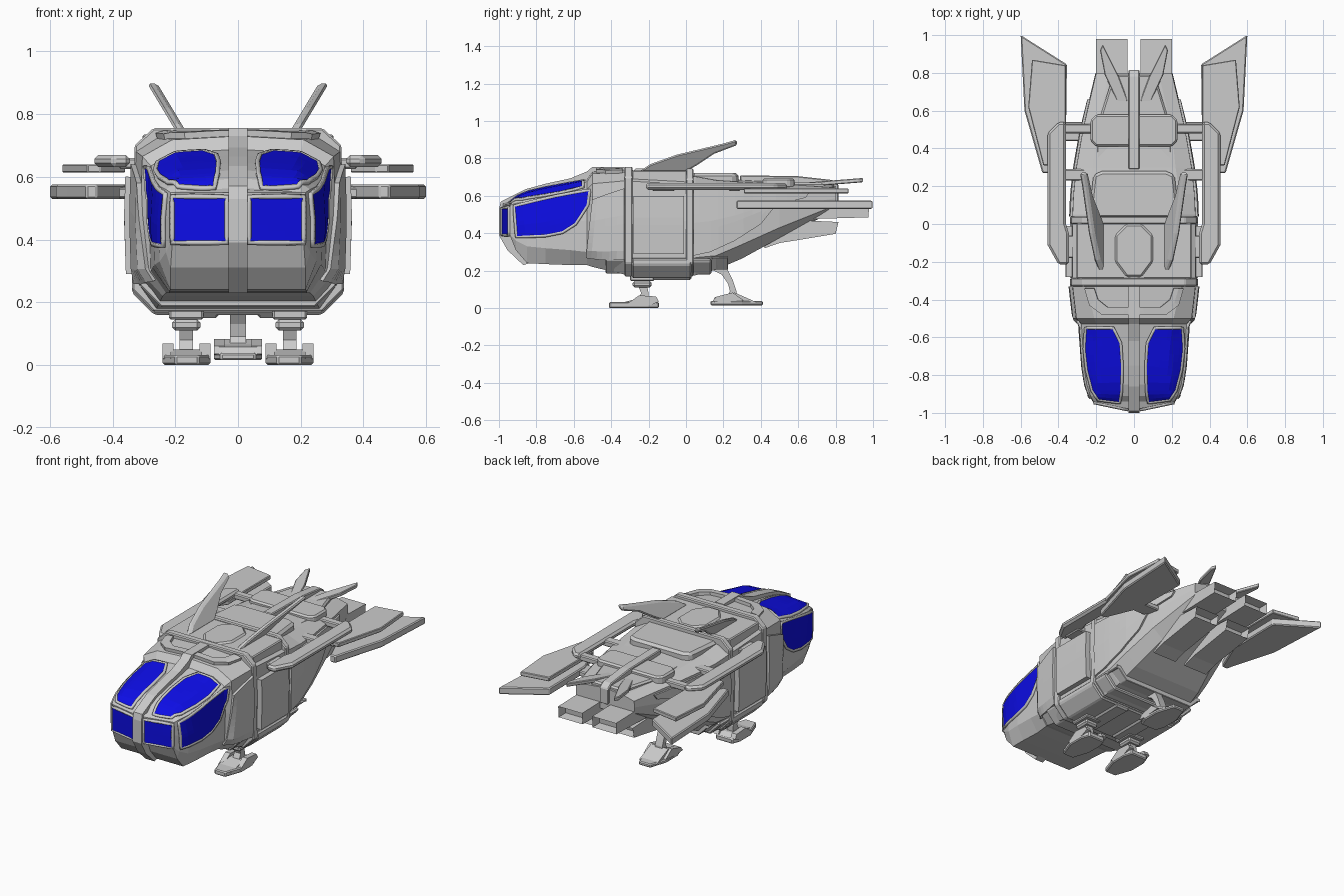
import bpy, bmesh
from mathutils import Vector, Matrix
from mathutils.bvhtree import BVHTree

if "Cube" in bpy.data.objects:
    bpy.data.objects.remove(bpy.data.objects["Cube"])

blue = bpy.data.materials.new("canopy_blue")
blue.diffuse_color = (0.004, 0.004, 0.8, 1)
blue.use_nodes = True
blue.node_tree.nodes["Principled BSDF"].inputs["Base Color"].default_value = blue.diffuse_color


def finish(name, bm, mirror=False, bevel=0, mat=None, solid=0):
    me = bpy.data.meshes.new(name)
    bmesh.ops.recalc_face_normals(bm, faces=bm.faces)
    bm.to_mesh(me)
    bm.free()
    ob = bpy.data.objects.new(name, me)
    bpy.context.collection.objects.link(ob)
    if mat:
        me.materials.append(mat)
    if solid:
        m = ob.modifiers.new("solid", 'SOLIDIFY')
        m.thickness, m.offset = solid, 0
    if bevel:
        m = ob.modifiers.new("bevel", 'BEVEL')
        m.width, m.segments = bevel, 1
    if mirror:
        ob.modifiers.new("mirror", 'MIRROR')
    return ob


def place(axis, p, d):
    """2D profile point plus depth along the axis."""
    return Vector({'x': (d, p[0], p[1]), 'y': (p[0], d, p[1]), 'z': (p[0], p[1], d)}[axis])


def prism(name, pts, axis, a, b, mirror=False, bevel=0, shear=None, hollow=False):
    bm = bmesh.new()
    lo = [bm.verts.new(place(axis, p, a)) for p in pts]
    hi = [bm.verts.new(place(axis, p, b)) for p in pts]
    bm.faces.new(lo)
    bm.faces.new(hi)
    for i in range(len(pts)):
        j = (i + 1) % len(pts)
        bm.faces.new((lo[i], lo[j], hi[j], hi[i]))
    bmesh.ops.recalc_face_normals(bm, faces=bm.faces)
    if hollow:  # sink the rearmost face to make a nozzle opening
        f = max(bm.faces, key=lambda f: f.calc_center_median().y)
        bmesh.ops.inset_region(bm, faces=[f], thickness=0.01)
        bmesh.ops.translate(bm, verts=f.verts, vec=(0, -0.06, 0))
    if shear:
        bm.transform(shear)
    return finish(name, bm, mirror, bevel)


def box(name, x, y, z, mirror=False, bevel=0.006):
    pts = [(x[0], z[0]), (x[1], z[0]), (x[1], z[1]), (x[0], z[1])]
    return prism(name, pts, 'y', y[0], y[1], mirror, bevel)


# Hull: lofted sections (y, top half width, top z, half width, shoulder z, lower z, bottom half width, bottom z)
sections = [
    (-.985, 0, .56, 0, .55, .39, 0, .385),
    (-.94, .20, .565, .215, .55, .39, .21, .385),
    (-.91, .195, .595, .23, .56, .36, .215, .31),
    (-.85, .19, .622, .25, .57, .33, .215, .24),
    (-.75, .19, .645, .265, .592, .32, .22, .235),
    (-.62, .19, .67, .273, .618, .31, .22, .23),
    (-.53, .20, .688, .278, .635, .30, .23, .23),
    (-.50, .21, .73, .305, .665, .29, .24, .22),
    (-.33, .25, .74, .325, .68, .27, .26, .18),
    (.05, .25, .715, .325, .66, .27, .26, .175),
    (.16, .24, .695, .32, .65, .28, .25, .205),
    (.30, .22, .685, .305, .645, .34, .24, .265),
    (.50, .20, .675, .27, .64, .43, .20, .375),
    (.80, .13, .655, .20, .625, .55, .17, .52)]
bm = bmesh.new()
rings = []
for y, wt, zt, w, zs, zl, wb, zb in sections:
    half = [(wt, zt - .012), (w, zs), (w * 1.02, (zs + zl) / 2), (w, zl), (wb, zb)]
    ring = [(0, zt)] + half + [(0, zb)] + [(-x, z) for x, z in reversed(half)]
    rings.append([bm.verts.new((x, y, z)) for x, z in ring])
for r, s in zip(rings, rings[1:]):
    for i in range(len(r)):
        j = (i + 1) % len(r)
        bm.faces.new((r[i], r[j], s[j], s[i]))
bm.faces.new(rings[-1])
bmesh.ops.remove_doubles(bm, verts=bm.verts, dist=1e-4)
hull_tree = BVHTree.FromBMesh(bm)
finish("hull", bm)


def on_hull(axis, p, lift):
    """Drop a 2D point onto the hull along the axis."""
    side = -1 if axis == 'y' else 1
    start = place(axis, p, 2 * side)
    d = place(axis, (0, 0), -side)
    hit = hull_tree.ray_cast(start, d)[0] or hull_tree.find_nearest(place(axis, p, .3 * side))[0]
    return hit - d * lift


def panel(name, lower, upper, axis, lift=.006, mat=None, frame=0, mirror=True, n=8, sub=3):
    """Plate lying on the hull between two outlines."""
    dense = []
    for line in (lower, upper):
        pts = [Vector(p) for p in line]
        dense.append([a.lerp(b, k / sub) for a, b in zip(pts, pts[1:]) for k in range(sub)] + [pts[-1]])
    bm = bmesh.new()
    g = [[bm.verts.new(on_hull(axis, a.lerp(b, k / n), lift)) for k in range(n + 1)] for a, b in zip(*dense)]
    for c, e in zip(g, g[1:]):
        for k in range(n):
            bm.faces.new((c[k], c[k + 1], e[k + 1], e[k]))
    rim = [c[0] for c in g] + g[-1][1:] + [c[-1] for c in reversed(g[:-1])] + g[0][-2:0:-1]
    rim = [v.co.copy() for v in rim]
    finish(name, bm, mirror, mat=mat, solid=2 * lift)
    if frame:
        cu = bpy.data.curves.new(name + "_frame", 'CURVE')
        cu.dimensions, cu.bevel_depth, cu.bevel_resolution = '3D', frame, 0
        sp = cu.splines.new('POLY')
        sp.points.add(len(rim) - 1)
        for q, co in zip(sp.points, rim):
            q.co = (*co, 1)
        sp.use_cyclic_u = True
        ob = bpy.data.objects.new(name + "_frame", cu)
        bpy.context.collection.objects.link(ob)
        bpy.ops.object.select_all(action='DESELECT')
        ob.select_set(True)
        bpy.context.view_layer.objects.active = ob
        bpy.ops.object.convert(target='MESH')
        bpy.context.object.modifiers.new("mirror", 'MIRROR')


# Canopy glass with frames
panel("side_window", [(-.905, .38), (-.75, .387), (-.66, .405), (-.59, .45), (-.525, .55)],
      [(-.918, .545), (-.8, .574), (-.7, .597), (-.6, .616), (-.515, .63)], 'x', .004, blue, .01)
panel("front_window", [(.035, .39), (.209, .39)], [(.035, .535), (.209, .537)], 'y', .004, blue, .01)
panel("top_window", [(.075, -.945), (.065, -.88), (.062, -.75), (.07, -.63), (.11, -.55)],
      [(.19, -.93), (.222, -.88), (.25, -.77), (.262, -.66), (.255, -.55)], 'z', .004, blue, .01)
prism("canopy_rib", [(-.33, .755), (-.5, .755), (-.53, .73), (-.62, .693), (-.75, .665), (-.86, .635), (-.92, .605),
      (-.99, .57), (-1, .53), (-1, .39), (-.955, .31), (-.87, .23), (-.8, .25), (-.9, .42), (-.9, .54), (-.33, .68)],
      'x', -.03, .03)

# Side armour
panel("shoulder_plate", [(-.53, .27), (-.45, .26), (-.33, .26)], [(-.5, .58), (-.42, .61), (-.33, .64)], 'x', .008)
panel("door", [(-.28, .29), (-.01, .29)], [(-.28, .6), (-.01, .6)], 'x', .016)
panel("rear_side_plate", [(.04, .28), (.13, .3), (.26, .36), (.4, .45), (.48, .55), (.64, .59)],
      [(.04, .63), (.13, .63), (.26, .63), (.4, .63), (.48, .625), (.66, .62)], 'x', .006)

# Hoops round the middle of the hull and the roof between them
oct_half = [(.27, .755), (.33, .70), (.338, .24), (.27, .17)]
ring = oct_half + [(-x, z) for x, z in reversed(oct_half)]
prism("front_hoop", ring, 'y', -.33, -.285, bevel=.006)
prism("rear_hoop", [(x, z - .01 if z > .5 else z) for x, z in ring], 'y', 0, .04, bevel=.006)
box("roof_deck", (-.305, .305), (-.29, .005), (.6, .735))

# Belly belt segments
for i, (a, b, w, z) in enumerate([(-.43, -.3, .315, .185), (-.29, .03, .338, .16),
                                  (.03, .135, .33, .18), (.14, .225, .315, .205)]):
    prism("belly_belt_%d" % i, [(-w, .265), (w, .265), (w, z + .07), (w - .07, z), (.07 - w, z), (-w, z + .07)],
          'y', a, b, bevel=.008)
box("belly_keel", (.06, .16), (-.28, .03), (.15, .2), mirror=True, bevel=.01)

# Roof details
panel("nose_collar", [(-.26, -.34), (-.235, -.43), (-.17, -.48), (.17, -.48), (.235, -.43), (.26, -.34)],
      [(-.21, -.34), (-.19, -.4), (-.14, -.44), (.14, -.44), (.19, -.4), (.21, -.34)], 'z', .01, mirror=False, n=2)
prism("roof_hatch", [(.04, 0), (-.04, 0), (-.1, -.06), (-.1, -.2), (-.04, -.28), (.04, -.28), (.1, -.2), (.1, -.06)],
      'z', .7, .745, bevel=.01)
prism("mid_roof_plate", [(-.24, .03), (.24, .03), (.215, .26), (.17, .28), (-.17, .28), (-.215, .26)],
      'z', .64, .722, bevel=.015)
prism("rear_roof_plate", [(-.2, .3), (.2, .3), (.2, .5), (.11, .79), (-.11, .79), (-.2, .5)], 'z', .62, .672, bevel=.01)
prism("rear_roof_block", [(-.23, .44), (-.2, .41), (.2, .41), (.23, .44), (.23, .55), (.2, .58), (-.2, .58), (-.23, .55)],
      'z', .64, .694, bevel=.01)
prism("spine", [(.29, .71), (.6, .705), (.78, .685), (.815, .66), (.815, .56), (.7, .6), (.29, .64)],
      'x', -.03, .03, bevel=.005)

# Tall dorsal fins leaning outward, and the small tail blades
lean = Matrix(((1, 0, .6, -.6 * .74), (0, 1, 0, 0), (0, 0, 1, 0), (0, 0, 0, 1)))
prism("dorsal_fin", [(-.25, .73), (-.19, .77), (-.05, .82), (.2, .88), (.27, .9), (.275, .872), (.15, .825),
      (.06, .765), (0, .73)], 'x', .163, .195, True, .009, lean)
rise = Matrix(((1, 0, 0, 0), (0, 1, 0, 0), (0, .08, 1, -.048), (0, 0, 0, 1)))
prism("tail_blade", [(.03, .6), (.035, .66), (.08, .78), (.165, .95), (.18, .92), (.155, .79), (.09, .65), (.06, .6)],
      'z', .645, .668, True, .004, rise)

# Side rails, struts and wings
prism("side_rail", [(.345, -.215), (.40, -.215), (.458, -.11), (.458, .48), (.40, .54), (.36, .54), (.36, .0), (.345, -.05)],
      'z', .632, .669, True, .012)
for i, (a, b) in enumerate([(-.18, -.06), (.23, .29), (.48, .53)]):
    box("rail_strut_%d" % i, (.22, .38), (a, b), (.625, .66), True)
prism("upper_wing", [(.36, .42), (.36, .84), (.54, .87), (.56, .62), (.48, .31), (.44, .31)], 'z', .613, .64, True, .004)
prism("lower_wing", [(.36, .48), (.355, .845), (.6, 1.0), (.58, .6), (.545, .48), (.485, .27), (.45, .27)],
      'z', .53, .575, True, .006)
box("wing_strut", (.22, .42), (.44, .54), (.532, .565), True)

# Engine nozzles in two rows
prism("upper_nozzle", [(.45, .47), (.8, .48), (.975, .485), (.98, .555), (.75, .56), (.45, .58)], 'x', .035, .2, True, hollow=True)
prism("lower_nozzle", [(.42, .32), (.5, .348), (.62, .367), (.8, .397), (.815, .46), (.6, .47), (.42, .44)],
      'x', .035, .2, True, hollow=True)

# Front landing legs
prism("front_foot", [(.125, -.412), (.2, -.412), (.24, -.3), (.24, -.2), (.22, -.145), (.105, -.145), (.088, -.2),
      (.088, -.3)], 'z', 0, .032, True, .006)
prism("front_foot_top", [(-.38, .02), (-.26, .05), (-.18, .05), (-.15, .03)], 'x', .115, .215, True)
for x in (.088, .206):
    prism("front_foot_rail", [(-.32, .02), (-.25, .068), (-.16, .062), (-.145, .035), (-.19, .015)], 'x', x, x + .034, True)
prism("front_leg", [(-.27, .02), (-.2, .02), (-.2, .08), (-.21, .13), (-.26, .13), (-.24, .08)], 'x', .143, .187, True)
box("front_leg_collar", (.12, .21), (-.285, -.185), (.11, .145), True, .01)
box("front_leg_mount", (.11, .22), (-.30, -.17), (.145, .19), True)

# Rear centre landing leg
prism("rear_foot", [(-.04, .412), (.04, .412), (.077, .3), (.077, .19), (.055, .13), (-.055, .13), (-.077, .19),
      (-.077, .3)], 'z', .015, .038, bevel=.006)
prism("rear_foot_top", [(.14, .03), (.155, .058), (.21, .065), (.26, .083), (.38, .03)], 'x', -.06, .06)
for x in (-.077, .043):
    prism("rear_foot_rail", [(.14, .035), (.16, .06), (.25, .083), (.31, .04), (.2, .03)], 'x', x, x + .034)
prism("rear_leg", [(.21, .04), (.27, .04), (.27, .09), (.25, .15), (.22, .21), (.15, .23), (.15, .2), (.19, .18),
      (.225, .13), (.235, .09)], 'x', -.025, .025)
